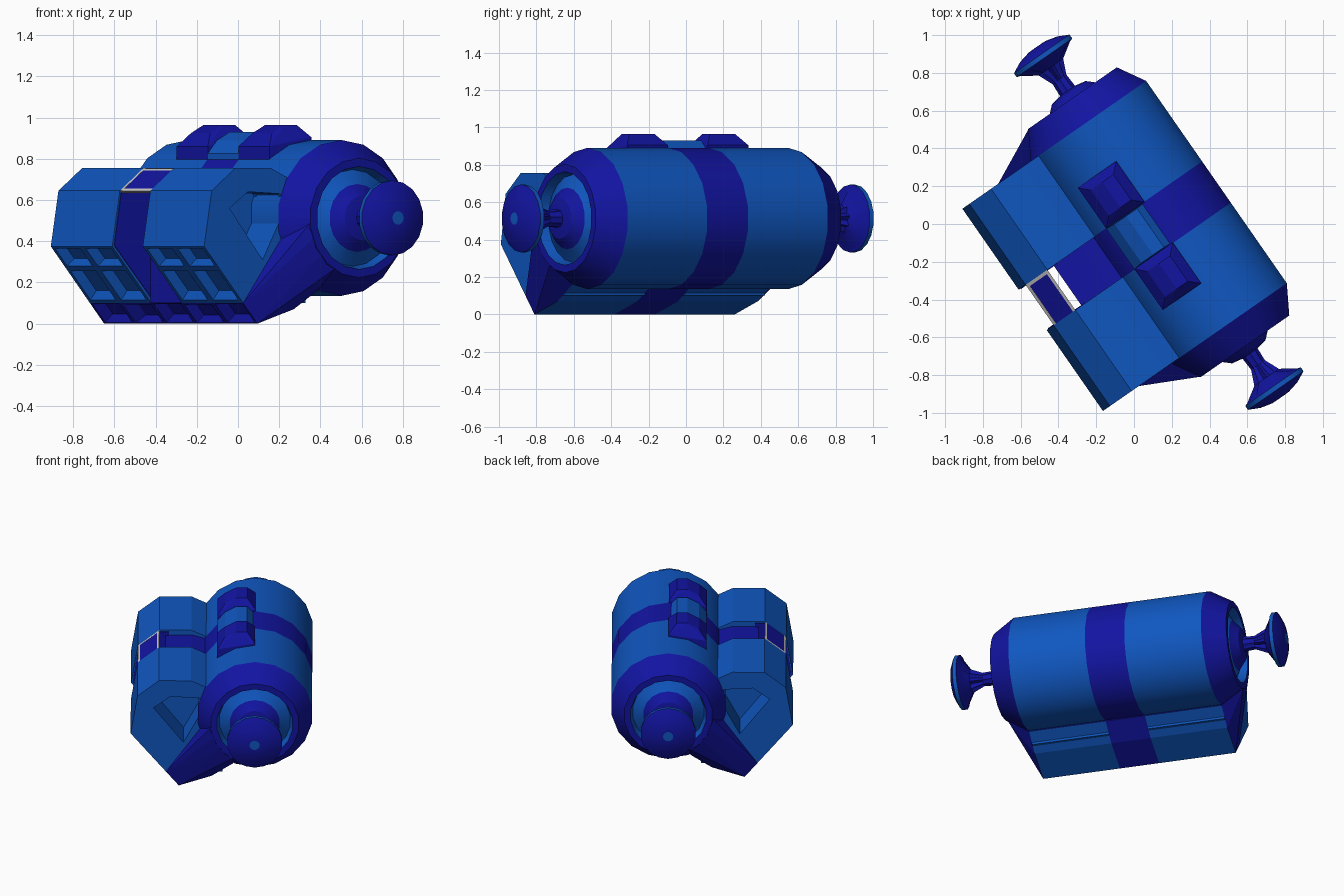
import bpy, bmesh, math
from mathutils import Matrix, Vector

if "Cube" in bpy.data.objects:
    bpy.data.objects.remove(bpy.data.objects["Cube"])

# Local frame: x along the tank, y across it, z up; then turned into place
PLACE = Matrix.Rotation(math.atan2(-0.82, 0.57), 4, 'Z') @ Matrix.Translation((0.067, 0, 0))
CY, CZ, SIDES = 0.113, 0.513, 18


def material(name, rgb):
    m = bpy.data.materials.new(name)
    m.diffuse_color = (*rgb, 1)
    m.use_nodes = True
    m.node_tree.nodes["Principled BSDF"].inputs["Base Color"].default_value = m.diffuse_color
    return m


LIGHT = material("mid_blue", (0.005, 0.095, 0.53))
DARK = material("deep_blue", (0.006, 0.007, 0.36))


def finish(name, bm, mats=(), angle=None):
    bmesh.ops.recalc_face_normals(bm, faces=bm.faces[:])
    bm.transform(PLACE)
    me = bpy.data.meshes.new(name)
    bm.to_mesh(me)
    bm.free()
    for m in mats:
        me.materials.append(m)
    if angle:
        me.shade_smooth()
        me.set_sharp_from_angle(angle=math.radians(angle))
    ob = bpy.data.objects.new(name, me)
    bpy.context.collection.objects.link(ob)
    return ob


def ring_walls(bm, a, b):
    for i in range(len(a)):
        j = (i + 1) % len(a)
        bm.faces.new((a[i], a[j], b[j], b[i]))


def prism(profile, x0, x1, recess=None, recess_x=0):
    """Extruded outline; an optional five-sided recess opens in the x1 end."""
    bm = bmesh.new()
    a, b = [[bm.verts.new((x, y, z)) for y, z in profile] for x in (x0, x1)]
    ring_walls(bm, a, b)
    bm.faces.new(a)
    if recess:
        w, d = [[bm.verts.new((x, y, z)) for y, z in recess] for x in (x1, recess_x)]
        bm.faces.new(b[:6] + [w[3], w[2], w[1], w[0]])
        bm.faces.new(b[5:] + [b[0], w[0], w[4], w[3]])
        ring_walls(bm, w, d)
        bm.faces.new(d)
    else:
        bm.faces.new(b)
    bmesh.ops.recalc_face_normals(bm, faces=bm.faces[:])
    bm.normal_update()
    return bm


def hull(points):
    bm = bmesh.new()
    for p in points:
        bm.verts.new(p)
    bmesh.ops.convex_hull(bm, input=bm.verts[:])
    for v in [v for v in bm.verts if not v.link_faces]:
        bm.verts.remove(v)
    return bm


def lathe(profile, flutes=()):
    """profile rows: (x, radius, material index of the band that follows)."""
    bm = bmesh.new()
    rings = []
    for k, (x, r, _) in enumerate(profile):
        ring = []
        for i in range(SIDES):
            t = math.tau * i / SIDES
            q = r * (0.72 if k in flutes and i % 2 else 1)
            ring.append(bm.verts.new((x, CY + q * math.sin(t), CZ + q * math.cos(t))))
        rings.append(ring)
    for k in range(len(rings) - 1):
        for i in range(SIDES):
            j = (i + 1) % SIDES
            f = bm.faces.new((rings[k][i], rings[k][j], rings[k + 1][j], rings[k + 1][i]))
            f.material_index = profile[k][2]
    for ring, mi in ((rings[0], profile[0][2]), (rings[-1], profile[-1][2])):
        bm.faces.new(ring).material_index = mi
    return bm


def slope_faces(bm):
    return [f for f in bm.faces if f.normal.y < -0.5 and f.normal.z < -0.3]


def cut(bm, faces, co, no):
    geom = set(faces)
    for f in faces:
        geom.update(f.edges)
        geom.update(f.verts)
    bmesh.ops.bisect_plane(bm, geom=list(geom), dist=1e-5, plane_co=co, plane_no=no)
    bm.normal_update()


def pockets(bm, rim, floor, depth):
    """Sink a tapered pocket into every cell of the sloping face."""
    for f in slope_faces(bm):
        c, n, outer = f.calc_center_median(), f.normal.copy(), list(f.verts)
        bm.faces.remove(f)
        lip = [bm.verts.new(c + (v.co - c) * rim) for v in outer]
        base = [bm.verts.new(c + (v.co - c) * floor - n * depth) for v in outer]
        ring_walls(bm, outer, lip)
        ring_walls(bm, lip, base)
        bm.faces.new(base)
    bmesh.ops.recalc_face_normals(bm, faces=bm.faces[:])
    bm.normal_update()


# Tank with a dark centre band, chamfered ends and recessed end domes
half = [(0.133, 0.378, 0), (0.652, 0.378, 1), (0.80, 0.29, 1), (0.80, 0.25, 0),
        (0.745, 0.235, 0), (0.785, 0.165, 1), (0.835, 0.11, 1), (0.85, 0.03, 1)]
left = [(-half[k][0], half[k][1], half[k - 1][2] if k else 1) for k in range(len(half) - 1, -1, -1)]
finish("tank", lathe(left + half), (LIGHT, DARK), 28)

for s, end in ((1, "front"), (-1, "back")):
    # Flared, fluted end thruster
    bell = [(0.83, 0.05, 1), (0.92, 0.045, 1), (1.0, 0.08, 1), (1.055, 0.165, 1), (1.06, 0.182, 0),
            (1.085, 0.182, 1), (1.115, 0.12, 1), (1.13, 0.055, 1), (1.131, 0.033, 0)]
    finish(end + "_thruster", lathe([(s * x, r, m) for x, r, m in bell], (1, 2)), (LIGHT, DARK), 28)

    # Side compartment with four window pockets and a recess in its end wall
    box = [(-0.70, 0.375), (-0.655, 0.645), (-0.515, 0.755), (-0.305, 0.755),
           (-0.19, 0.70), (-0.1, 0.6), (-0.1, 0.1), (-0.469, 0.1)]
    recess = [(-0.55, 0.56), (-0.44, 0.64), (-0.25, 0.63), (-0.22, 0.56), (-0.354, 0.31)]
    bm = prism(box, s * 0.13, s * 0.652, recess, s * 0.42)
    outer = [f for f in slope_faces(bm) if f.calc_center_median().z < 0.3]
    cut(bm, outer, (s * 0.391, 0, 0), (1, 0, 0))
    # the recess has no face pointing this way at the slope's height, so filter by depth only
    outer = [f for f in slope_faces(bm) if f.calc_center_median().z < 0.3]
    cut(bm, outer, (0, 0, 0.27), (0, 0, 1))
    pockets(bm, 0.82, 0.6, 0.04)
    finish(end + "_compartment", bm, (LIGHT,))

    # Dark wedge joining the keel to the tank's end rim
    near = [(-0.469, 0.1), (-0.385, 0), (-0.17, 0.07), (-0.03, 0.16), (-0.246, 0.41)]
    far = [(-0.172, 0.49), (-0.16, 0.41), (-0.11, 0.33), (-0.03, 0.265)]
    finish(end + "_wedge", hull([(s * 0.652, y, z) for y, z in near] +
                                [(s * 0.798, y, z) for y, z in far]), (DARK,))

# Keel along the bottom: dark pocketed strip, dark centre band
bm = prism([(-0.469, 0.1), (-0.385, 0), (-0.17, 0.07), (-0.03, 0.16), (-0.03, 0.25),
            (-0.2, 0.25), (-0.3, 0.1)], -0.652, 0.652)
for x in (-0.133, 0.133):
    strip = slope_faces(bm)
    cut(bm, [f for f in bm.faces if f.normal.z < -0.2 and f not in strip], (x, 0, 0), (1, 0, 0))
for i in range(1, 5):
    cut(bm, slope_faces(bm), (-0.652 + i * 1.304 / 5, 0, 0), (1, 0, 0))
pockets(bm, 0.88, 0.5, 0.035)
for f in bm.faces:
    c = f.calc_center_median()
    on_strip = c.y < -0.37 and abs(c.x) < 0.65
    f.material_index = int(on_strip or (abs(c.x) < 0.13 and f.normal.z < 0))
finish("keel", bm, (LIGHT, DARK))

# Dark core between the compartments
finish("centre_core", prism([(-0.475, 0.1), (-0.475, 0.72), (-0.3, 0.72), (-0.19, 0.69),
                             (-0.1, 0.5), (-0.1, 0.12)], -0.131, 0.131), (DARK,))
# Dark inner walls of the gap
for s, end in ((1, "front"), (-1, "back")):
    finish(end + "_gap_wall", prism([(-0.69, 0.38), (-0.648, 0.643), (-0.513, 0.745),
                                     (-0.45, 0.745), (-0.45, 0.1)], s * 0.132, s * 0.126), (DARK,))

# Sloping bridge panel across the gap with grey edges
finish("bridge_panel", prism([(-0.64, 0.655), (-0.53, 0.743), (-0.53, 0.72), (-0.63, 0.635)],
                             -0.13, 0.13), (DARK,))
finish("bridge_lower_edge", prism([(-0.655, 0.643), (-0.64, 0.657), (-0.63, 0.635)], -0.13, 0.13))
finish("bridge_upper_edge", prism([(-0.53, 0.744), (-0.515, 0.754), (-0.515, 0.735), (-0.53, 0.72)],
                                  -0.13, 0.13))
finish("bridge_side_edge", prism([(-0.655, 0.645), (-0.515, 0.755), (-0.515, 0.735), (-0.645, 0.635)],
                                 -0.13, -0.112))


# Chamfered blocks on top of the tank
def roof_block(name, x0, x1, inset, drop, mat):
    low = [(-0.135, 0.78), (-0.135, 0.86 - drop), (0.113, 0.905 - drop), (0.113, 0.78)]
    high = [(-0.085, 0.925 - drop), (-0.01, 0.965 - drop), (0.06, 0.965 - drop)]
    pts = [(x, y, z) for x in (x0, x1) for y, z in low]
    pts += [(x, y, z) for x in (x0 + inset, x1 - inset) for y, z in high]
    finish(name, hull(pts), (mat,))


roof_block("back_roof_block", -0.394, -0.13, 0.05, 0, DARK)
roof_block("front_roof_block", 0.13, 0.394, 0.05, 0, DARK)
roof_block("middle_roof_block", -0.13, 0.13, 0.005, 0.035, LIGHT)
